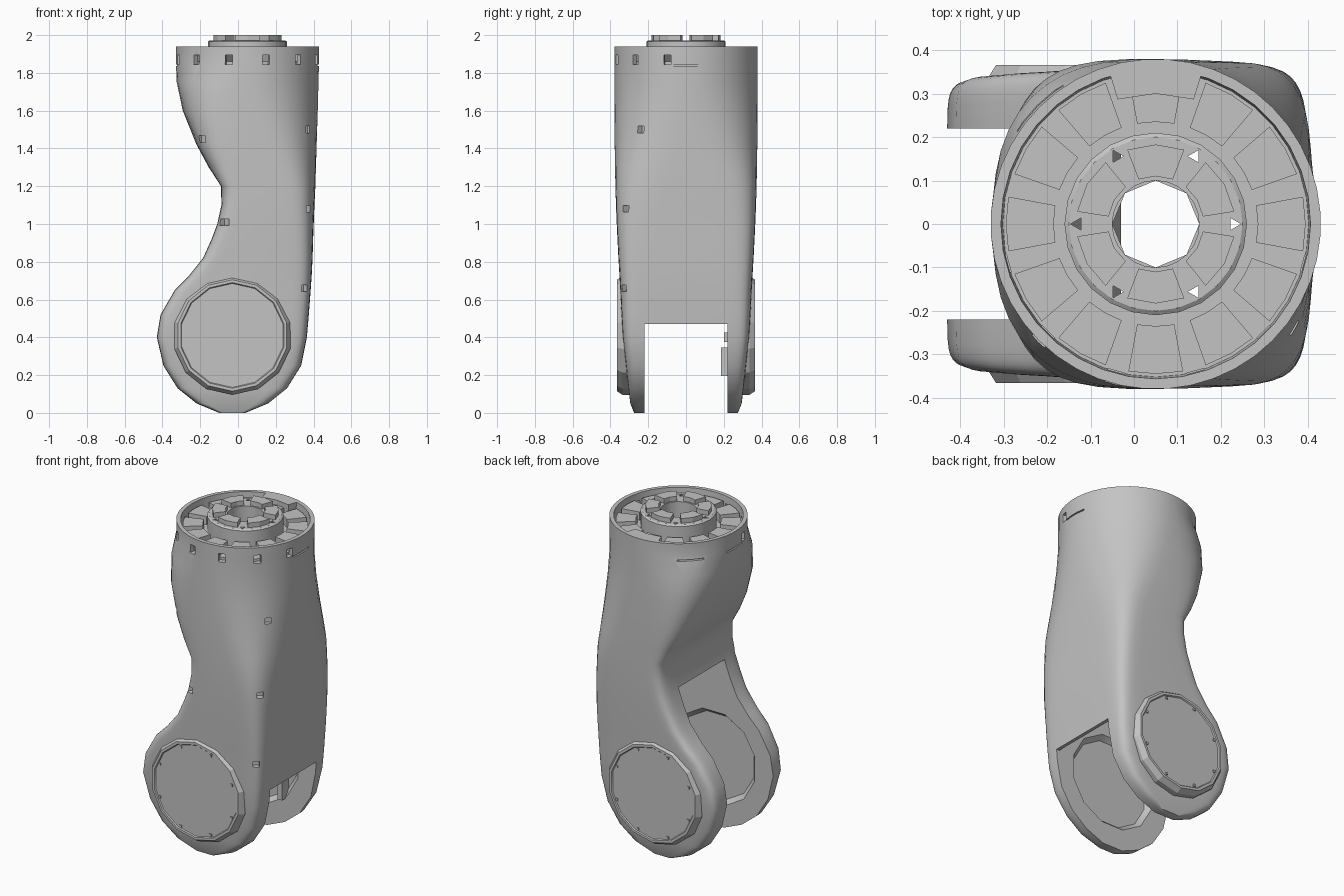
import bpy, bmesh, math
from mathutils import Matrix, Vector

cube = bpy.data.objects.get("Cube")
if cube:
    bpy.data.objects.remove(cube, do_unlink=True)

grey = bpy.data.materials.new("light grey")
grey.use_nodes = True
grey.diffuse_color = (0.55, 0.55, 0.55, 1)
grey.node_tree.nodes["Principled BSDF"].inputs["Base Color"].default_value = (0.55, 0.55, 0.55, 1)

AXIS_X = 0.05            # centre of the round top
PIVOT = (-0.03, 0.41)    # x, z of the fork joint


def finish(name, bm):
    bmesh.ops.recalc_face_normals(bm, faces=bm.faces)
    mesh = bpy.data.meshes.new(name)
    bm.to_mesh(mesh)
    bm.free()
    mesh.materials.append(grey)
    ob = bpy.data.objects.new(name, mesh)
    bpy.context.collection.objects.link(ob)
    return ob


def loft(name, rings, closed=False):
    """Skin a list of equal-length point rings; cap the ends or close the loop."""
    bm = bmesh.new()
    rows = [[bm.verts.new(p) for p in ring] for ring in rings]
    n = len(rows[0])
    pairs = list(zip(rows, rows[1:])) + ([(rows[-1], rows[0])] if closed else [])
    for a, b in pairs:
        for i in range(n):
            j = (i + 1) % n
            bm.faces.new((a[i], a[j], b[j], b[i]))
    if not closed:
        bm.faces.new(rows[0])
        bm.faces.new(rows[-1])
    return finish(name, bm)


def circle(r, z, n):
    return [(AXIS_X + r * math.cos(i * math.tau / n), r * math.sin(i * math.tau / n), z) for i in range(n)]


def disc_ring(r, y, n):
    return [(PIVOT[0] + r * math.cos((i + .5) * math.tau / n), y,
             PIVOT[1] + r * math.sin((i + .5) * math.tau / n)) for i in range(n)]


def sector(name, angle, half, r0, r1, z0, z1):
    """Wedge block standing on the round top."""
    turns = [angle - half, angle, angle + half]
    path = [(r0, t) for t in turns] + [(r1, t) for t in reversed(turns)]
    return loft(name, [[(AXIS_X + r * math.cos(t), r * math.sin(t), z) for r, t in path] for z in (z0, z1)])


def box(name, centre, size, turn=0):
    bm = bmesh.new()
    m = Matrix.Translation(Vector(centre)) @ Matrix.Rotation(turn, 4, 'Z') @ Matrix.Diagonal((*size, 1))
    bmesh.ops.create_cube(bm, size=1, matrix=m)
    return finish(name, bm)


def cut(ob, cutter):
    cutter.hide_render = True
    mod = ob.modifiers.new("cut", 'BOOLEAN')
    mod.operation, mod.solver, mod.object = 'DIFFERENCE', 'EXACT', cutter
    bpy.context.view_layer.objects.active = ob
    bpy.ops.object.modifier_apply(modifier=mod.name)
    bpy.data.objects.remove(cutter, do_unlink=True)


def smooth(ob, degrees):
    bpy.ops.object.select_all(action='DESELECT')
    ob.select_set(True)
    bpy.context.view_layer.objects.active = ob
    bpy.ops.object.shade_smooth_by_angle(angle=math.radians(degrees))


# Housing: round at the top, boxy at the fork
# (z, -x edge, +x edge, half depth, squareness on the -x side, on the +x side)
SECTIONS = [
    (0.0, -.1, .04, .275, 12, 10), (.05, -.22, .16, .295, 13, 11), (.13, -.32, .26, .305, 14, 12),
    (.25, -.395, .335, .318, 14, 12), (.4, -.43, .365, .335, 14, 12), (.52, -.41, .375, .342, 14, 11),
    (.65, -.335, .385, .348, 14, 9.5), (.72, -.265, .39, .352, 13, 8.5), (.82, -.185, .395, .358, 12, 7.5),
    (.92, -.14, .398, .363, 11, 6.5), (1.0, -.11, .401, .367, 10, 5.8), (1.1, -.088, .405, .371, 9.5, 4.8),
    (1.2, -.09, .41, .374, 8.5, 4), (1.3, -.155, .413, .376, 6.5, 3.3), (1.42, -.22, .417, .378, 5, 2.7),
    (1.6, -.293, .423, .38, 3.5, 2.2), (1.75, -.325, .427, .38, 2.6, 2), (1.86, -.33, .43, .38, 2, 2),
    (1.94, -.33, .43, .38, 2, 2)]


def section(z, left, right, depth, power_l, power_r, n=44):
    ring = []
    for i in range(n):
        c, s = math.cos((i + .5) * math.tau / n), math.sin((i + .5) * math.tau / n)
        p = 2 / (power_l if c < 0 else power_r)
        ring.append(((left + right) / 2 + (right - left) / 2 * math.copysign(abs(c) ** p, c),
                     depth * math.copysign(abs(s) ** p, s), z))
    return ring


housing = loft("housing", [section(*s) for s in SECTIONS])

# Fork slot and hollow interior
hollow = [(-.6, -.1), (-.6, 1.02), (-.04, 1.02), (-.03, 1.2), (-.14, 1.42), (-.22, 1.6),
          (-.22, 1.8), (.32, 1.8), (.35, .47), (.6, .47), (.6, -.1)]
cut(housing, loft("slot_cutter", [[(x, y, z) for x, z in hollow] for y in (-.22, .22)]))

# Round recess and bore in the top, dished joint recesses inside the fork
cut(housing, loft("recess_cutter", [circle(.352, 1.86, 36), circle(.365, 2.1, 36)]))
cut(housing, loft("bore_cutter", [circle(.1, 1.7, 8), circle(.1, 2.1, 8)]))
cut(housing, loft("joint_cutter", [disc_ring(r, y, 12) for r, y in
                                   ((.26, -.25), (.295, -.21), (.295, .21), (.26, .25))]))

# Square openings and thin slits around the collar
for step in range(-5, 6, 2):
    a = math.radians(-90 + 15 * step)
    cut(housing, box("opening_cutter", (AXIS_X + .38 * math.cos(a), .38 * math.sin(a), 1.87),
                     (.06, .04, .05), a))
for degrees in (0, 135, 180):
    a = math.radians(degrees)
    cut(housing, box("slit_cutter", (AXIS_X + .38 * math.cos(a), .38 * math.sin(a), 1.84),
                     (.03, .15, .008), a))

# Small screw pits on the front corners
for x, y, z in [(-.19, -.32, 1.45), (-.07, -.35, 1.01), (.37, -.24, 1.5), (.365, -.31, 1.08), (.35, -.325, .66)]:
    cut(housing, box("pit_cutter", (x, y, z), (.035, .05, .035), math.radians(40)))

# Hub on the top
hub = loft("hub", [circle(r, z, n) for r, z, n in
                   ((.1, 1.85, 24), (.21, 1.85, 24), (.21, 1.965, 24), (.2, 1.972, 24), (.1, 1.972, 24))],
           closed=True)
for k in range(6):
    a = math.radians(60 * k)
    cx, cy = AXIS_X + .18 * math.cos(a), .18 * math.sin(a)
    for target in (hub, housing):
        cut(target, loft("screw_cutter", [[(cx + .016 * math.cos(a + i * math.tau / 3),
                                            cy + .016 * math.sin(a + i * math.tau / 3), z)
                                           for i in range(3)] for z in (1.7, 2.1)]))
    sector("hub_tooth", a + math.radians(30), math.radians(21), .11, .183, 1.96, 2.0)

# Blocks around the hub, the back one wider
for k in range(12):
    a = math.radians(30 * k)
    if k == 3:
        sector("back_block", a, math.radians(17), .3, .365, 1.85, 1.94)
    sector("ring_block", a, math.radians(10.5), .235, .345, 1.85, 1.91)

# Joint caps on both sides of the fork, with a shallow dished face
for side, name in ((-1, "front_cap"), (1, "back_cap")):
    cap = loft(name, [disc_ring(r, side * y, 14) for r, y in
                      ((.315, .285), (.315, .335), (.295, .366), (.28, .366), (.275, .36))])
    for k in range(8):
        a = (k + .5) * math.tau / 8
        box("cap_stud", (PIVOT[0] + .26 * math.cos(a), side * .36, PIVOT[1] + .26 * math.sin(a)),
            (.014, .012, .014))
    smooth(cap, 20)

# Small stop inside the back fork arm
box("fork_stop", (.15, .225, .27), (.03, .08, .15))
box("fork_stop_pin", (.15, .23, .4), (.03, .06, .05))

smooth(housing, 38)
smooth(hub, 28)
